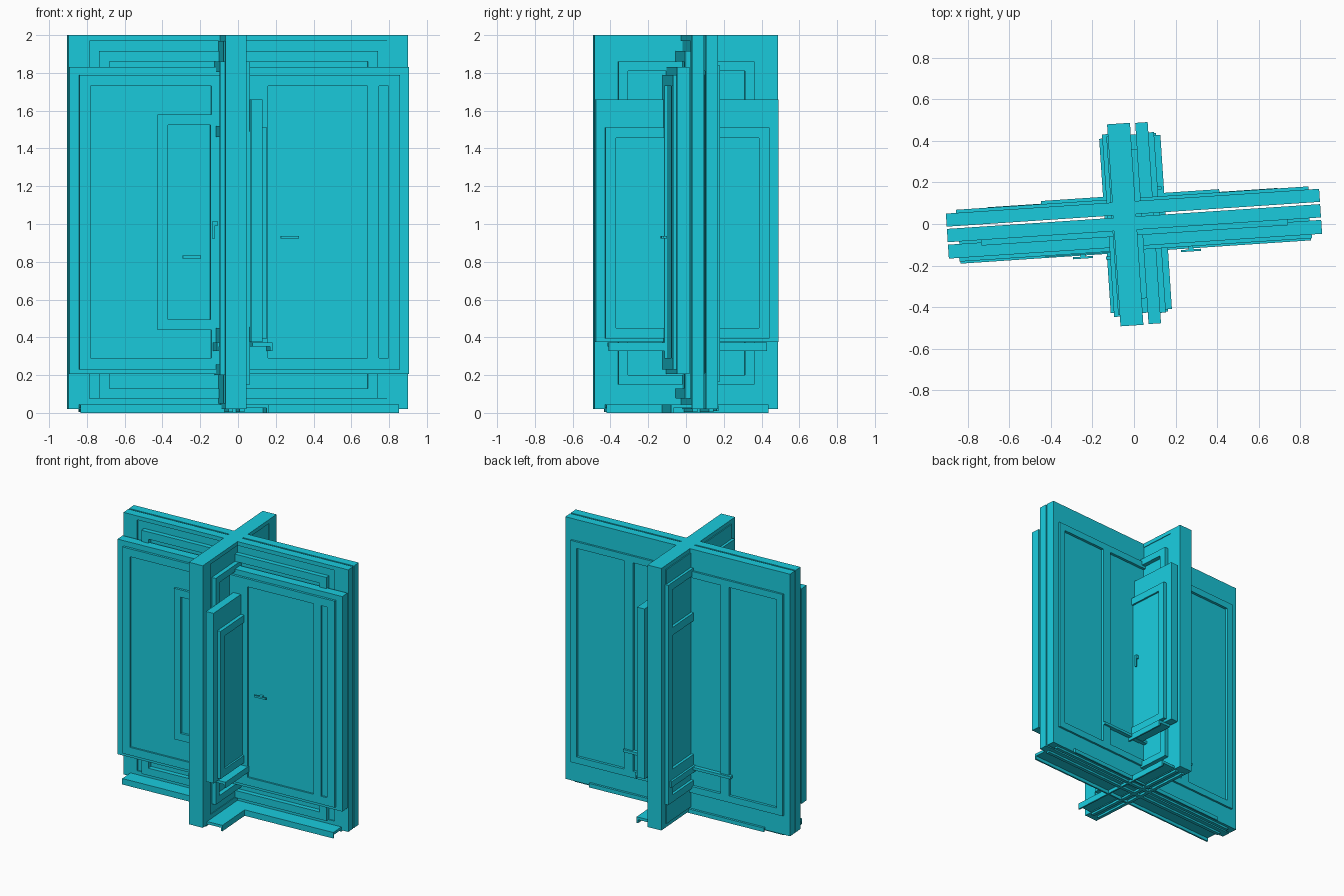
import bpy, bmesh, math
from mathutils import Matrix

if "Cube" in bpy.data.objects:
    bpy.data.objects.remove(bpy.data.objects["Cube"])

TURN = Matrix.Rotation(math.radians(3.8), 4, 'Z')   # whole cross is slightly turned


def build(name, axis, boxes):
    """boxes: (a0, a1, d0, d1, z0, z1), a = along the wall, d = across it"""
    bm = bmesh.new()
    for a0, a1, d0, d1, z0, z1 in boxes:
        r = bmesh.ops.create_cube(bm, size=1)
        for v in r['verts']:
            a = a0 + (v.co.x + .5) * (a1 - a0)
            d = d0 + (v.co.y + .5) * (d1 - d0)
            z = z0 + (v.co.z + .5) * (z1 - z0)
            v.co = (a, d, z) if axis == 'x' else (d, a, z)
    bmesh.ops.transform(bm, matrix=TURN, verts=bm.verts)
    bmesh.ops.recalc_face_normals(bm, faces=bm.faces)
    me = bpy.data.meshes.new(name)
    bm.to_mesh(me)
    bm.free()
    ob = bpy.data.objects.new(name, me)
    bpy.context.collection.objects.link(ob)
    mat = bpy.data.materials.get("cyan") or bpy.data.materials.new("cyan")
    mat.diffuse_color = (.01, .6, .73, 1)
    mat.use_nodes = True
    mat.node_tree.nodes["Principled BSDF"].inputs["Base Color"].default_value = mat.diffuse_color
    me.materials.append(mat)


def ring(name, axis, a, d, z, side, low=None, top=None, bars=()):
    """rectangular frame with stiles, rails and optional extra bars"""
    low = low or side
    top = top or side
    i, j = z[0] + low, z[1] - top
    boxes = [(a[0], a[0] + side, *d, *z), (a[1] - side, a[1], *d, *z),
             (a[0] + side, a[1] - side, *d, z[0], i),
             (a[0] + side, a[1] - side, *d, j, z[1])]
    for kind, p, q in bars:
        boxes.append((p, q, *d, i, j) if kind == 'v' else
                     (a[0] + side, a[1] - side, *d, p, q))
    build(name, axis, boxes)


# long wall, front window: shorter frame, sash, mullion, pane
ring("front_frame", 'x', (-.9, .9), (-.107, -.04), (.205, 1.83), .08)
ring("front_sash", 'x', (-.85, .85), (-.125, -.06), (.23, 1.79), .06,
     bars=[('v', .68, .74), ('v', -.15, .15)])
build("front_pane", 'x', [(-.8, .8, -.112, -.098, .28, 1.74)])
ring("front_inner_sash", 'x', (-.435, -.1), (-.13, -.11), (.44, 1.58), .055)

# long wall, middle window: full-height frame with a sash behind the front one
ring("middle_frame", 'x', (-.9, .9), (-.028, .036), (.02, 2), .11, .055, .03)
ring("middle_sash", 'x', (-.74, .74), (-.055, .0), (.075, 1.915), .055)
build("middle_pane", 'x', [(-.8, .8, -.02, -.005, .07, 1.975)])

# long wall, back window: full-height frame, three-part sash
ring("back_frame", 'x', (-.9, .9), (.047, .11), (.02, 2), .08, .19, .19)
ring("back_sash", 'x', (-.85, .85), (.07, .125), (.165, 1.84), .05,
     bars=[('v', -.42, -.35), ('v', .35, .42)])
build("back_pane", 'x', [(-.82, .82, .09, .105, .19, 1.82)])
build("back_ledge", 'x', [(-.44, .42, .11, .14, .35, .37)])

# cross wall, left window with transoms, and its right-hand sash
ring("cross_left_frame", 'y', (-.487, .487), (-.0975, -.025), (.02, 2), .06)
ring("cross_left_sash", 'y', (-.44, .44), (-.125, -.07), (.2, 1.86), .055,
     bars=[('h', 1.46, 1.52), ('h', .37, .45)])
build("cross_left_pane", 'y', [(-.43, .43, -.105, -.09, .05, 1.97)])
ring("cross_middle_frame", 'y', (-.487, .487), (-.025, .013), (.02, 2), .1, .06, .03)
ring("cross_middle_sash", 'y', (-.36, .36), (0, .04), (.15, 1.86), .05)
build("cross_middle_pane", 'y', [(-.4, .4, -.005, .008, .05, 1.98)])

# cross wall, right window: short frame, sash, pane
ring("cross_right_frame", 'y', (-.485, .485), (.038, .098), (.375, 1.66), .08, .08, .17)
ring("cross_right_sash", 'y', (-.435, .435), (.07, .125), (.395, 1.51), .055)
build("cross_right_pane", 'y', [(-.4, .4, .1, .112, .43, 1.5)])

# projecting sills with a drip lip
for name, axis, a, d0, d1, z in (
        ("front_sill", 'x', .845, -.135, -.025, .025),
        ("back_sill", 'x', .7, .127, .09, .02),
        ("cross_sill", 'y', .43, .135, .013, .025),
        ("cross_upper_sill", 'y', .42, .155, .05, .352),
        ("cross_left_sill", 'y', .42, -.14, -.08, .352)):
    s = 1 if d0 > d1 else -1
    lip = sorted((d0, d0 - s * .012))
    build(name, axis, [(-a, a, *sorted((d0, d1)), z, z + .02),
                       (-a, a, *lip, z - (.025 if z != .02 else .01), z)])

# base rails along the underside
build("base_rail", 'x', [(-.84, .84, d, d + .025, .005, .03) for d in (-.02, .065)])
build("cross_base_rail", 'y', [(-.43, .43, d, d + .025, .005, .03) for d in (-.08, -.02)])

# lever handles: horizontal on the front, upright on the cross wall
for n, (a, z) in enumerate(((-.255, .825), (.265, .93))):
    build(f"front_handle_{n}", 'x', [(a - .048, a + .048, -.15, -.14, z - .007, z + .007),
                                     (a - .012, a + .012, -.142, -.12, z - .007, z + .007)])
for n, (v, u, s) in enumerate(((-.155, -.12, -1), (.165, .12, 1))):
    e = u + s * .025
    build(f"side_handle_{n}", 'y',
          [(v - .007, v + .007, *sorted((u, e)), .99, 1.015),
           (v - .007, v + .007, *sorted((e, e - s * .01)), .92, 1.015)])
